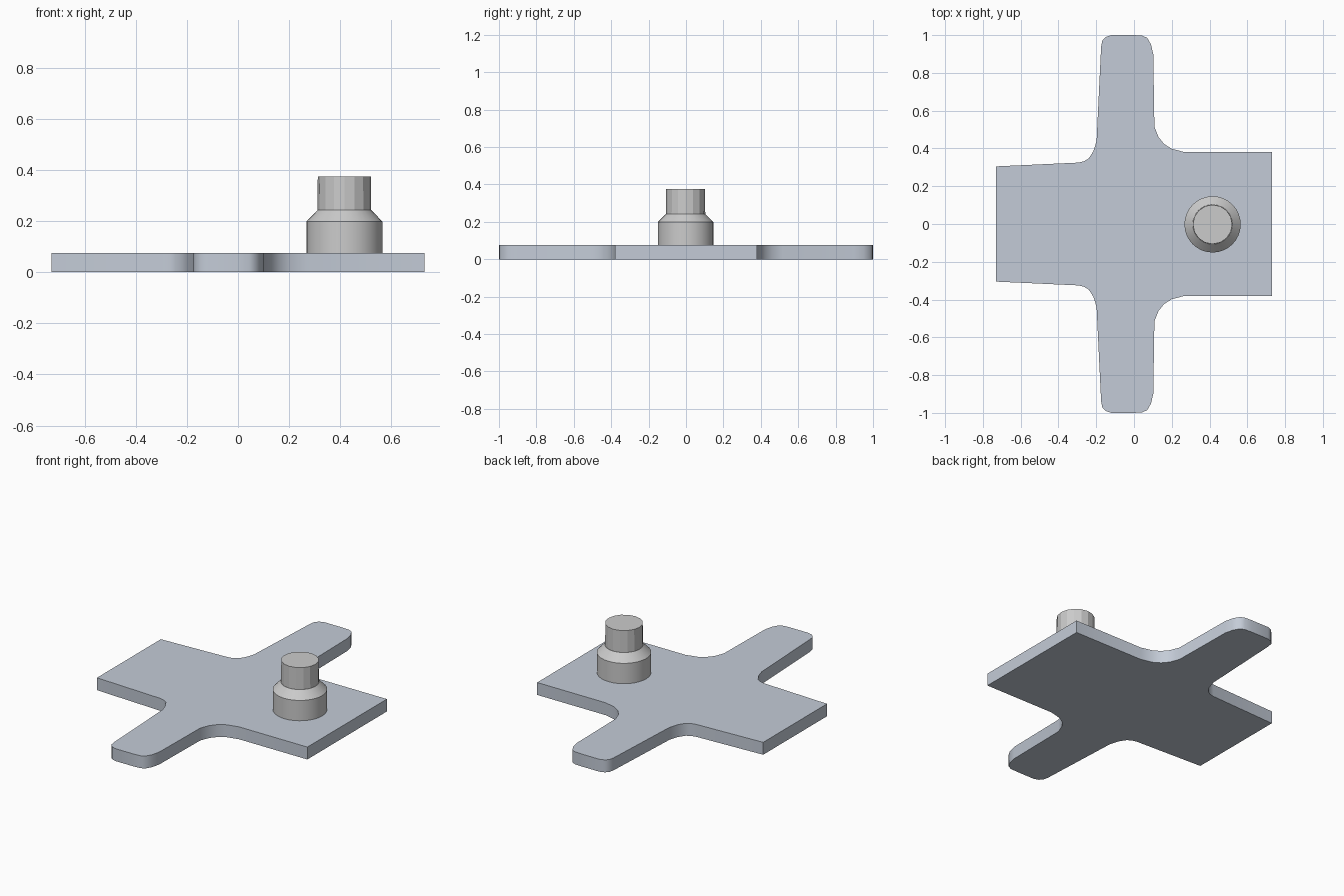
import bpy, bmesh
from math import radians, cos, sin, tau

if "Cube" in bpy.data.objects:
    bpy.data.objects.remove(bpy.data.objects["Cube"])

PLATE_TOP = 0.075
PEG_X, PEG_Y = 0.416, -0.002


def make_object(name, bm, material=None, smooth_angle=35):
    bmesh.ops.recalc_face_normals(bm, faces=bm.faces)
    mesh = bpy.data.meshes.new(name)
    bm.to_mesh(mesh)
    bm.free()
    obj = bpy.data.objects.new(name, mesh)
    bpy.context.collection.objects.link(obj)
    if material:
        mesh.materials.append(material)
    bpy.ops.object.select_all(action='DESELECT')
    obj.select_set(True)
    bpy.context.view_layer.objects.active = obj
    bpy.ops.object.shade_smooth_by_angle(angle=radians(smooth_angle))
    return obj


def lathe(name, profile, sides, smooth_angle):
    """Closed turned part from (radius, height) rings, capped at both ends."""
    bm = bmesh.new()
    rings = [[bm.verts.new((PEG_X + r * cos(tau * i / sides),
                            PEG_Y + r * sin(tau * i / sides), z))
              for i in range(sides)] for r, z in profile]
    for low, high in zip(rings, rings[1:]):
        for i in range(sides):
            j = (i + 1) % sides
            bm.faces.new((low[i], low[j], high[j], high[i]))
    bm.faces.new(rings[0][::-1])
    bm.faces.new(rings[-1])
    return make_object(name, bm, None, smooth_angle)


blue_grey = bpy.data.materials.new("blue_grey")
blue_grey.diffuse_color = (0.55, 0.60, 0.68, 1)
blue_grey.use_nodes = True
blue_grey.node_tree.nodes["Principled BSDF"].inputs["Base Color"].default_value = blue_grey.diffuse_color

# Cross-shaped plate: half outline mirrored over y = 0, then extruded
half = [(0.73, 0.38), (0.27, 0.38), (0.20, 0.398), (0.16, 0.423),
        (0.13, 0.46), (0.108, 0.515), (0.102, 0.90), (0.09, 0.95),
        (0.07, 0.985), (0.045, 0.997), (0.0, 1.0), (-0.12, 1.0),
        (-0.15, 0.99), (-0.168, 0.97), (-0.174, 0.94), (-0.198, 0.44),
        (-0.215, 0.385), (-0.24, 0.347), (-0.265, 0.332), (-0.295, 0.325),
        (-0.73, 0.305)]
outline = half + [(x, -y) for x, y in reversed(half)]
bm = bmesh.new()
base = bm.faces.new([bm.verts.new((x, y, 0)) for x, y in outline])
extruded = bmesh.ops.extrude_face_region(bm, geom=[base], use_keep_orig=True)
for v in extruded["geom"]:
    if isinstance(v, bmesh.types.BMVert):
        v.co.z = PLATE_TOP
make_object("cross_plate", bm, blue_grey)

# Wide peg base with a sloped shoulder
lathe("peg_base", [(0.149, PLATE_TOP), (0.149, 0.198), (0.105, 0.243)], 32, 30)

# Narrower faceted peg tip
lathe("peg_tip", [(0.105, 0.243), (0.104, 0.375)], 16, 15)
